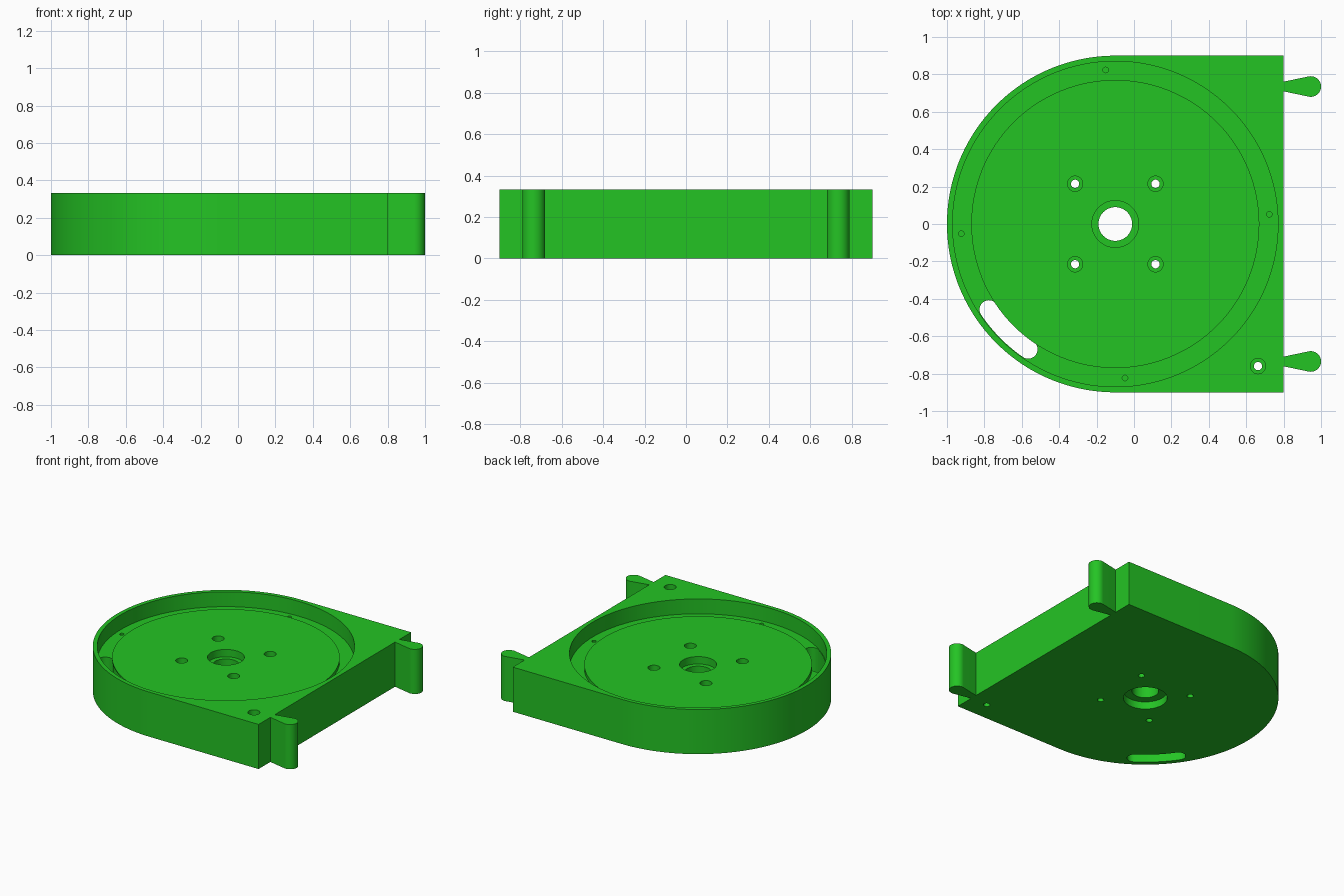
import bpy, bmesh, math
from mathutils import Matrix, Vector

if "Cube" in bpy.data.objects:
    bpy.data.objects.remove(bpy.data.objects["Cube"])

H = 0.333          # overall height
CX = -0.1          # centre of the round housing
R = 0.9            # housing radius

green = bpy.data.materials.new("green plastic")
green.diffuse_color = (0.0176, 0.55, 0.0176, 1)
green.use_nodes = True
green.node_tree.nodes["Principled BSDF"].inputs["Base Color"].default_value = green.diffuse_color


def make_object(name, bm):
    bmesh.ops.recalc_face_normals(bm, faces=bm.faces)
    mesh = bpy.data.meshes.new(name)
    bm.to_mesh(mesh)
    bm.free()
    mesh.materials.append(green)
    ob = bpy.data.objects.new(name, mesh)
    bpy.context.collection.objects.link(ob)
    return ob


def arc(cx, cy, r, a0, a1, n):
    return [(cx + r * math.cos(math.radians(a0 + (a1 - a0) * i / n)),
             cy + r * math.sin(math.radians(a0 + (a1 - a0) * i / n))) for i in range(n + 1)]


def prism(name, outline, z0, z1):
    bm = bmesh.new()
    face = bm.faces.new([bm.verts.new((x, y, z0)) for x, y in outline])
    top = bmesh.ops.extrude_face_region(bm, geom=[face])["geom"]
    bmesh.ops.translate(bm, vec=(0, 0, z1 - z0),
                        verts=[v for v in top if isinstance(v, bmesh.types.BMVert)])
    return make_object(name, bm)


def lathe(name, profile, x, y, steps):
    """Solid of revolution from (radius, z) points, first and last on the axis."""
    bm = bmesh.new()
    vs = [bm.verts.new((r, 0, z)) for r, z in profile]
    es = [bm.edges.new(p) for p in zip(vs, vs[1:])]
    bmesh.ops.spin(bm, geom=vs + es, cent=(0, 0, 0), axis=(0, 0, 1),
                   angle=math.tau, steps=steps, use_duplicate=False)
    bmesh.ops.remove_doubles(bm, verts=bm.verts, dist=1e-5)
    bmesh.ops.translate(bm, vec=(x, y, 0), verts=bm.verts)
    return make_object(name, bm)


def cut(target, cutter):
    mod = target.modifiers.new("cut", "BOOLEAN")
    mod.operation = "DIFFERENCE"
    mod.solver = "EXACT"
    mod.object = cutter
    bpy.context.view_layer.objects.active = target
    bpy.ops.object.modifier_apply(modifier=mod.name)
    bpy.data.objects.remove(cutter)


# Housing: half round on the left, square corners on the right
housing = prism("housing", arc(CX, 0, R, 90, 270, 96) + [(0.8, -R), (0.8, R)], 0, H)

# Dished top with raised inner disc, and stepped centre bore
cut(housing, lathe("dish_cutter", [
    (0, -0.1), (0.148, -0.1), (0.148, 0.055), (0.09, 0.055), (0.09, 0.195),
    (0.125, 0.195), (0.125, 0.25), (0.77, 0.25), (0.77, 0.222),
    (0.87, 0.222), (0.87, 0.5), (0, 0.5)], CX, 0, 128))

# Counterbored screw holes: four around the bore, one in the corner
screws = [(CX + sx * 0.215, sy * 0.215) for sx in (-1, 1) for sy in (-1, 1)]
for x, y in screws + [(0.663, -0.76)]:
    cut(housing, lathe("screw_cutter", [
        (0, -0.1), (0.022, -0.1), (0.022, 0.12), (0.041, 0.12), (0.041, 0.5), (0, 0.5)], x, y, 32))

# Four small blind holes in the ring groove
for k in range(4):
    a = math.radians(93.6 + 90 * k)
    cut(housing, lathe("pin_cutter", [(0, 0.12), (0.015, 0.12), (0.015, 0.5), (0, 0.5)],
                       CX + 0.825 * math.cos(a), 0.825 * math.sin(a), 20))

# Curved through slot with round ends
A0, A1, RM, W = 214.1, 235.2, 0.816, 0.05


def slot_end(a, start):
    return arc(CX + RM * math.cos(math.radians(a)), RM * math.sin(math.radians(a)),
               W, start, start + 180, 16)


slot = (arc(CX, 0, RM + W, A0, A1, 16)[:-1] + slot_end(A1, A1)
        + arc(CX, 0, RM - W, A1, A0, 16)[1:-1] + slot_end(A0, A0 + 180)[:-1])
cut(housing, prism("slot_cutter", slot, -0.1, 0.24))

# Teardrop connector pegs on the flat side
parts = [housing]
for name, y in (("back_peg", 0.735), ("front_peg", -0.735)):
    outline = [(0.8, y + 0.026), (0.8, y - 0.026)] + arc(0.945, y, 0.055, -102, 102, 32)
    parts.append(prism(name, outline, 0, H))

# Smooth curved walls, keep edges crisp
for ob in parts:
    bpy.ops.object.select_all(action="DESELECT")
    ob.select_set(True)
    bpy.context.view_layer.objects.active = ob
    bpy.ops.object.shade_smooth_by_angle(angle=math.radians(30))
